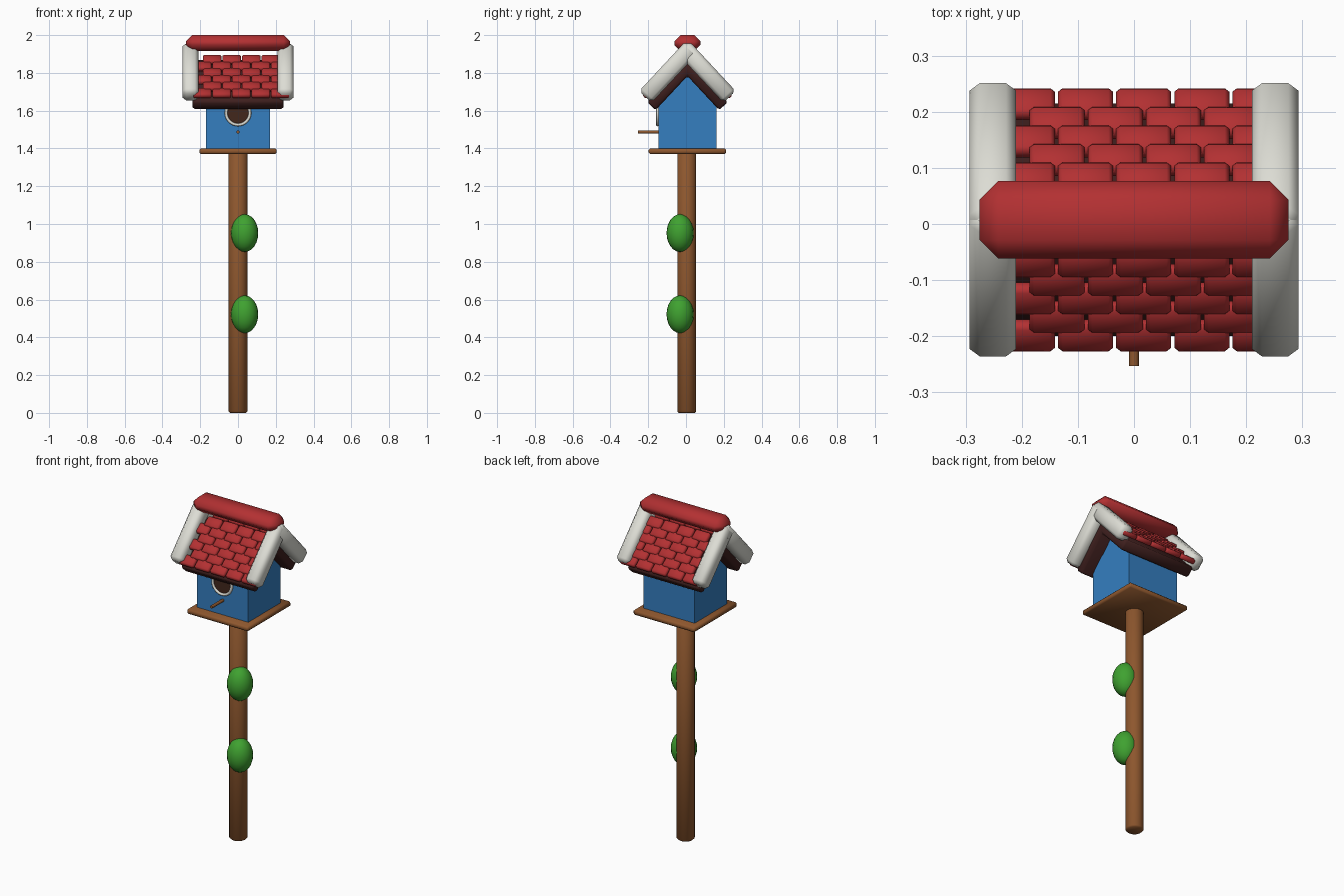
import bpy, bmesh, math
from mathutils import Matrix

if "Cube" in bpy.data.objects:
    bpy.data.objects.remove(bpy.data.objects["Cube"])

CY = 0.0075                 # the house sits slightly behind y = 0 to balance the perch
PITCH = math.radians(47)
TAN = math.tan(PITCH)


def mat(name, rgb):
    m = bpy.data.materials.new(name)
    m.diffuse_color = (*rgb, 1)
    m.use_nodes = True
    m.node_tree.nodes["Principled BSDF"].inputs["Base Color"].default_value = m.diffuse_color
    return m


WOOD = mat("wood brown", (0.27, 0.095, 0.027))
BLUE = mat("wall blue", (0.035, 0.21, 0.53))
RED = mat("tile red", (0.45, 0.03, 0.032))
DARK = mat("roof underside dark", (0.05, 0.014, 0.013))
WHITE = mat("trim white", (0.72, 0.72, 0.66))
HOLE = mat("hole brown", (0.055, 0.02, 0.012))
GREEN = mat("leaf green", (0.05, 0.36, 0.03))


def finish(bm, name, material, bevel=0.0, matrix=None):
    if bevel:
        edges = [e for e in bm.edges if e.calc_face_angle(0) > math.radians(40)]
        bmesh.ops.bevel(bm, geom=edges, offset=bevel, segments=1, affect='EDGES')
    if matrix:
        bm.transform(matrix)
    bmesh.ops.recalc_face_normals(bm, faces=bm.faces)
    me = bpy.data.meshes.new(name)
    bm.to_mesh(me)
    bm.free()
    me.materials.append(material)
    me.shade_smooth()
    me.set_sharp_from_angle(angle=math.radians(50))
    ob = bpy.data.objects.new(name, me)
    bpy.context.collection.objects.link(ob)
    return ob


def box(name, material, centre, size, bevel=0.0, tilt=0.0):
    bm = bmesh.new()
    bmesh.ops.create_cube(bm, size=1, matrix=Matrix.Diagonal((*size, 1)))
    return finish(bm, name, material, bevel,
                  Matrix.Translation(centre) @ Matrix.Rotation(tilt, 4, 'X'))


def cylinder(name, material, centre, r, depth, sides, bevel=0.0, axis_y=False):
    bm = bmesh.new()
    bmesh.ops.create_cone(bm, cap_ends=True, segments=sides, radius1=r, radius2=r, depth=depth)
    turn = Matrix.Rotation(math.pi / 2 if axis_y else 0, 4, 'X')
    return finish(bm, name, material, bevel, Matrix.Translation(centre) @ turn)


def extrude_x(name, material, profile, half, bevel=0.0):
    """Extrude a (y, z) profile symmetrically along x."""
    bm = bmesh.new()
    face = bm.faces.new([bm.verts.new((-half, y + CY, z)) for y, z in profile])
    new = bmesh.ops.extrude_face_region(bm, geom=[face])['geom']
    verts = [v for v in new if isinstance(v, bmesh.types.BMVert)]
    bmesh.ops.translate(bm, verts=verts, vec=(2 * half, 0, 0))
    bmesh.ops.recalc_face_normals(bm, faces=bm.faces)
    return finish(bm, name, material, bevel)


# Post and platform
cylinder("post", WOOD, (0, CY * 0.5, 0.69), 0.05, 1.38, 20, 0.008)
box("platform", WOOD, (0, CY, 1.385), (0.41, 0.41, 0.03), 0.008)

# House walls and gable
box("house_body", BLUE, (0, CY, 1.55), (0.34, 0.306, 0.30))
extrude_x("gable", BLUE, [(-0.153, 1.64), (0.153, 1.64), (0, 1.805)], 0.167)

# Roof underlay: a chevron extruded along the ridge
extrude_x("roof_underlay", DARK,
          [(0, 1.783), (0.168, 1.603), (0.214, 1.646), (0, 1.875),
           (-0.214, 1.646), (-0.168, 1.603)], 0.24, 0.01)

# Roof tiles: six staggered, slightly lifted rows on each slope
TILE_W, TILE_L, TILE_T, STEP = 0.098, 0.062, 0.03, 0.1036
LIFT = math.radians(8)
for side, label in ((1, "back"), (-1, "front")):
    for row in range(6):
        y_end = 0.230 - 0.033 * row
        z_end = 1.92 - TAN * y_end
        a = PITCH - LIFT
        y = y_end - TILE_L / 2 * math.cos(a)
        z = z_end + TILE_L / 2 * math.sin(a)
        start, count = (-0.190, 5) if row % 2 == 0 else (-0.137, 4)
        for i in range(count):
            box(f"{label}_tile_{row}_{i}", RED,
                (start + i * STEP, CY + side * y, z),
                (TILE_W, TILE_L, TILE_T), 0.008, -side * a)

# Ridge cap
box("ridge_cap", RED, (0, CY, 1.9575), (0.55, 0.138, 0.085), 0.033)

# Barge boards at both gable ends
for sx, end in ((-1, "left"), (1, "right")):
    for sy, slope in ((-1, "front"), (1, "back")):
        box(f"{end}_{slope}_barge_board", WHITE,
            (sx * 0.2515, CY + sy * 0.10, 1.805),
            (0.083, 0.36, 0.09), 0.018, -sy * PITCH)

# Entrance hole with a ring around it
FRONT = CY - 0.153
cylinder("entrance_hole", HOLE, (0, FRONT - 0.001, 1.588), 0.062, 0.008, 32, axis_y=True)
bpy.ops.mesh.primitive_torus_add(location=(0, FRONT - 0.005, 1.588), rotation=(math.pi / 2, 0, 0),
                                 major_radius=0.063, minor_radius=0.008,
                                 major_segments=32, minor_segments=8)
ring = bpy.context.object
ring.name = "entrance_ring"
ring.data.materials.append(WHITE)
ring.data.shade_smooth()

# Perch
cylinder("perch", WOOD, (0, -0.192, 1.487), 0.009, 0.122, 12, axis_y=True)

# Leaves on the post
for n, z in enumerate((0.522, 0.952)):
    bm = bmesh.new()
    bmesh.ops.create_uvsphere(bm, u_segments=20, v_segments=12, radius=1)
    finish(bm, f"leaf_{n + 1}", GREEN, 0,
           Matrix.Translation((0.035, -0.031, z)) @ Matrix.Diagonal((0.072, 0.072, 0.1, 1)))
